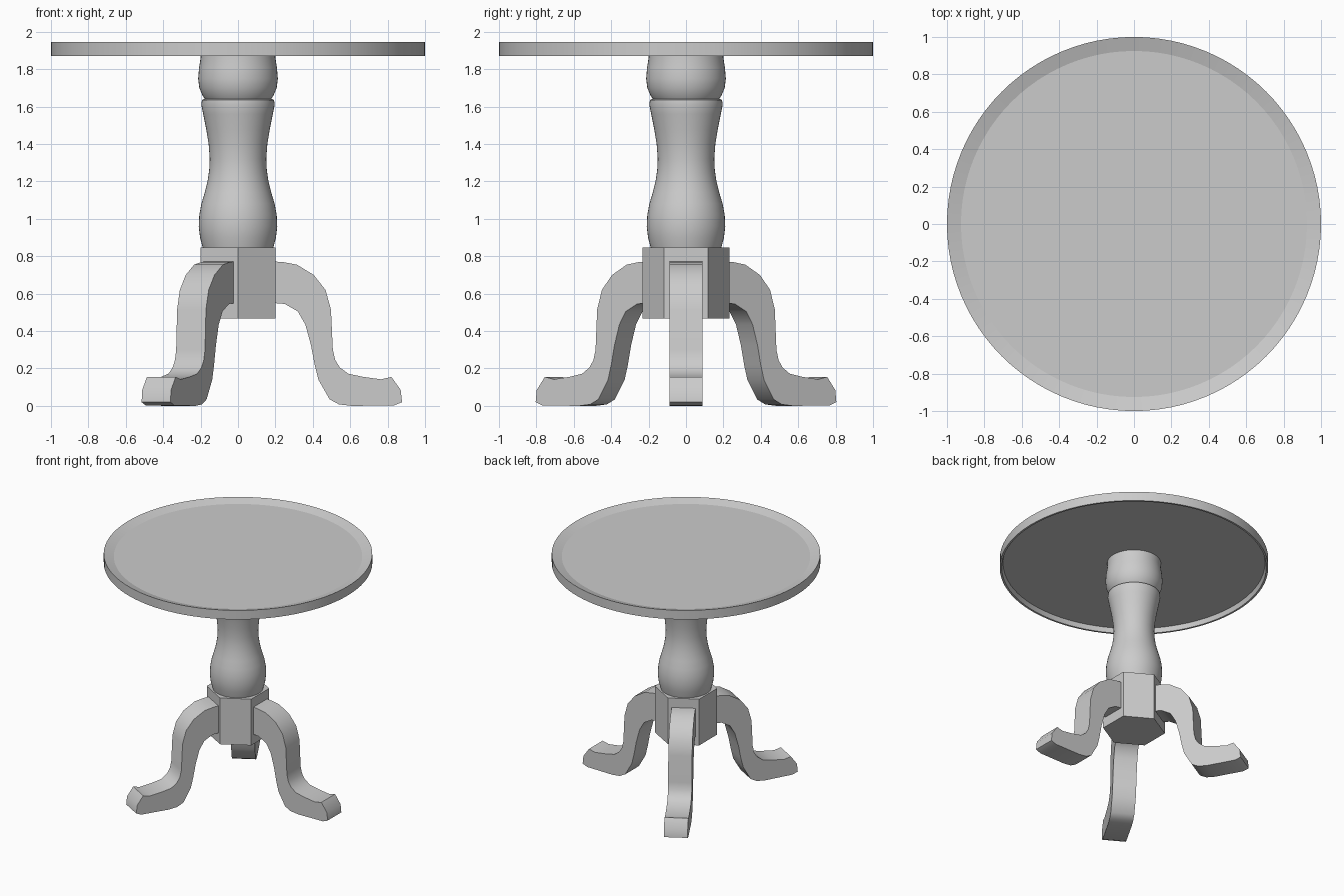
import bpy, bmesh, math
from mathutils import Matrix

if "Cube" in bpy.data.objects:
    bpy.data.objects.remove(bpy.data.objects["Cube"])


def finish(name, bm, angle):
    bmesh.ops.recalc_face_normals(bm, faces=bm.faces)
    mesh = bpy.data.meshes.new(name)
    bm.to_mesh(mesh)
    bm.free()
    ob = bpy.data.objects.new(name, mesh)
    bpy.context.collection.objects.link(ob)
    bpy.ops.object.select_all(action='DESELECT')
    ob.select_set(True)
    bpy.context.view_layer.objects.active = ob
    if angle:
        bpy.ops.object.shade_smooth_by_angle(angle=math.radians(angle))
    return ob


def lathe(name, profile, steps, angle=30):
    """Revolve (radius, z) points around z; both ends lie on the axis."""
    bm = bmesh.new()
    verts = [bm.verts.new((r, 0, z)) for r, z in profile]
    edges = [bm.edges.new(p) for p in zip(verts, verts[1:])]
    bmesh.ops.spin(bm, geom=verts + edges, cent=(0, 0, 0), axis=(0, 0, 1),
                   angle=math.tau, steps=steps)
    bmesh.ops.remove_doubles(bm, verts=bm.verts, dist=1e-5)
    return finish(name, bm, angle)


def extrude_leg(name, outline, width, turn):
    """Extrude a side outline (radius, z) across its width, then turn it about z."""
    bm = bmesh.new()
    face = bm.faces.new([bm.verts.new((r, -width / 2, z)) for r, z in outline])
    out = bmesh.ops.extrude_face_region(bm, geom=[face], use_keep_orig=True)
    moved = [g for g in out["geom"] if isinstance(g, bmesh.types.BMVert)]
    bmesh.ops.translate(bm, verts=moved, vec=(0, width, 0))
    bmesh.ops.rotate(bm, verts=bm.verts, matrix=Matrix.Rotation(turn, 3, 'Z'))
    return finish(name, bm, 45)


# Round tray top: rim slopes in to a flat floor, underside recessed
lathe("table_top", [(0, 1.908), (0.975, 1.908), (0.985, 1.87), (1, 1.87), (1, 1.945),
                    (0.925, 1.922), (0, 1.922)], 96, 12)

# Turned column
lathe("column", [(0, 0.84), (0.187, 0.84), (0.203, 0.90), (0.21, 0.96), (0.207, 1.02),
                 (0.196, 1.08), (0.178, 1.14), (0.163, 1.20), (0.154, 1.26), (0.151, 1.32),
                 (0.157, 1.40), (0.170, 1.48), (0.186, 1.56), (0.196, 1.61), (0.193, 1.635),
                 (0.178, 1.642), (0.190, 1.66), (0.207, 1.70), (0.213, 1.75), (0.208, 1.81),
                 (0.20, 1.86), (0.20, 1.909), (0, 1.909)], 48, 35)

# Hexagonal block joining the legs, flat sides facing the x axis
bm = bmesh.new()
bmesh.ops.create_cone(bm, cap_ends=True, segments=6, radius1=0.233, radius2=0.233, depth=0.38,
                      matrix=Matrix.Translation((0, 0, 0.658)))
if max(v.co.x for v in bm.verts) > 0.22:
    bmesh.ops.rotate(bm, verts=bm.verts, matrix=Matrix.Rotation(math.pi / 6, 3, 'Z'))
finish("hex_block", bm, None)

# Three curved legs
leg = [(0.19, 0.772), (0.24, 0.769), (0.315, 0.755), (0.405, 0.70), (0.468, 0.62), (0.497, 0.515),
       (0.507, 0.30), (0.52, 0.245), (0.545, 0.205), (0.59, 0.172), (0.67, 0.155), (0.765, 0.142),
       (0.82, 0.155), (0.87, 0.085), (0.877, 0.02), (0.835, 0.003), (0.61, 0), (0.54, 0.008),
       (0.49, 0.035), (0.43, 0.14), (0.41, 0.22), (0.39, 0.325), (0.36, 0.435), (0.32, 0.505),
       (0.25, 0.545), (0.19, 0.55)]
for i, name in enumerate(("right_leg", "back_left_leg", "front_left_leg")):
    extrude_leg(name, leg, 0.178, i * math.tau / 3)
